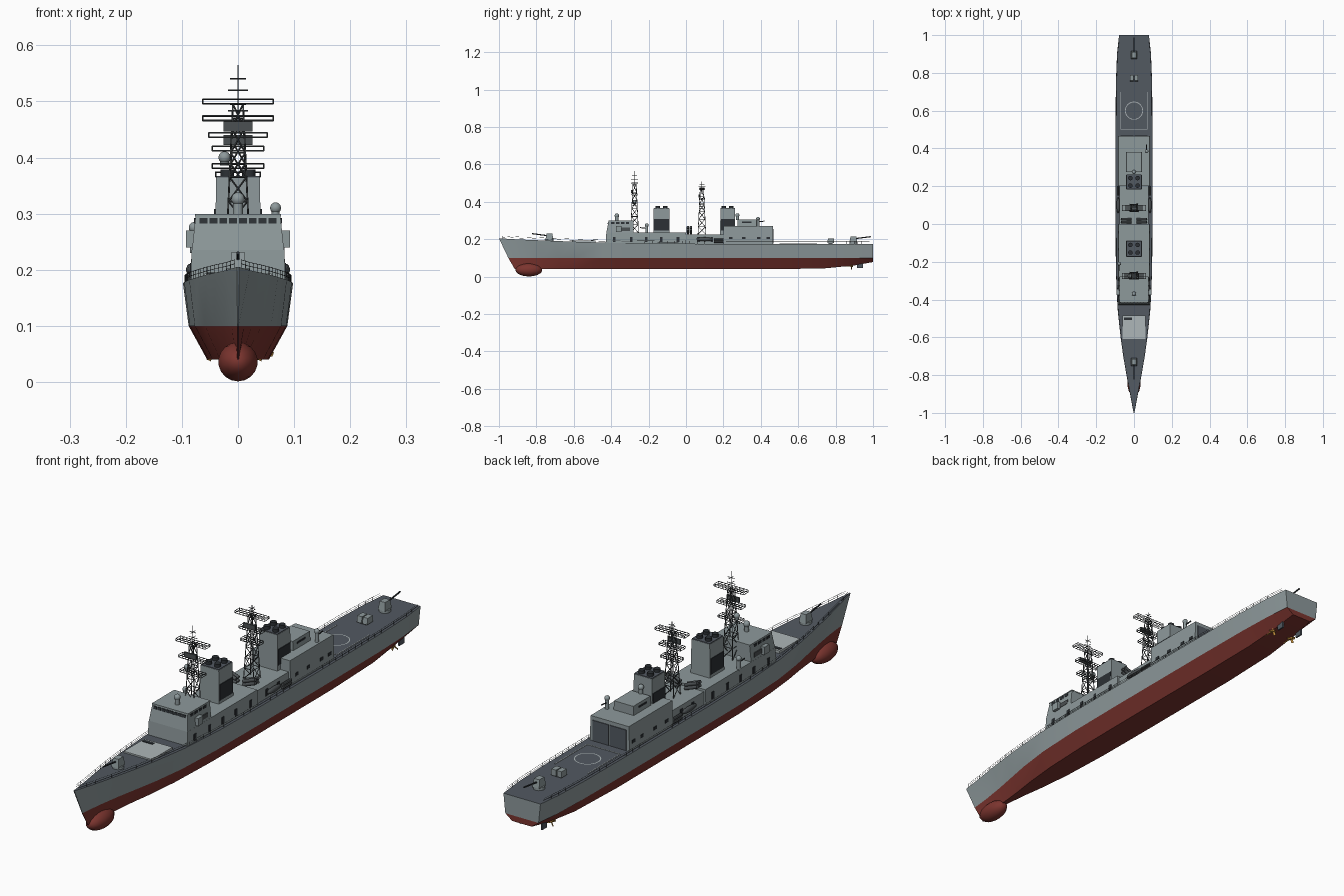
import bpy, bmesh, math
from mathutils import Vector, Matrix

if "Cube" in bpy.data.objects:
    bpy.data.objects.remove(bpy.data.objects["Cube"])


def material(name, r, g, b):
    m = bpy.data.materials.new(name)
    m.use_nodes = True
    m.diffuse_color = (r, g, b, 1)
    node = next(n for n in m.node_tree.nodes if n.type == "BSDF_PRINCIPLED")
    node.inputs["Base Color"].default_value = (r, g, b, 1)
    return m


GREY = material("hull grey", .27, .32, .33)
DECK = material("deck slate", .085, .1, .12)
RED = material("underwater red", .2, .035, .028)
DARK = material("dark trim", .025, .03, .035)
MAST = material("mast grey", .07, .08, .085)
GOLD = material("bronze", .5, .25, .04)
LINE = material("deck marking", .42, .47, .48)


def finish(name, bm, *mats, smooth=None):
    bmesh.ops.recalc_face_normals(bm, faces=bm.faces[:])
    me = bpy.data.meshes.new(name)
    bm.to_mesh(me)
    bm.free()
    for m in mats:
        me.materials.append(m)
    ob = bpy.data.objects.new(name, me)
    bpy.context.collection.objects.link(ob)
    if smooth:
        bpy.ops.object.select_all(action="DESELECT")
        ob.select_set(True)
        bpy.context.view_layer.objects.active = ob
        bpy.ops.object.shade_smooth_by_angle(angle=math.radians(smooth))
    return ob


def block(name, x, y0, y1, z0, z1, mat=GREY, cx=0, top=1, front=0, back=0):
    """Box of half width x; the top is scaled in x and its ends pulled in."""
    bm = bmesh.new()
    lo = [(-x, y0), (x, y0), (x, y1), (-x, y1)]
    hi = [(-x * top, y0 + front), (x * top, y0 + front), (x * top, y1 - back), (-x * top, y1 - back)]
    a = [bm.verts.new((cx + p, q, z0)) for p, q in lo]
    b = [bm.verts.new((cx + p, q, z1)) for p, q in hi]
    bm.faces.new(a)
    bm.faces.new(b)
    for i in range(4):
        j = (i + 1) % 4
        bm.faces.new((a[i], a[j], b[j], b[i]))
    return finish(name, bm, mat)


def beams(name, segs, r, mat, sides=4):
    """Many thin straight bars in one mesh."""
    bm = bmesh.new()
    for a, b in segs:
        a, b = Vector(a), Vector(b)
        mtx = Matrix.Translation((a + b) / 2) @ (b - a).to_track_quat("Z", "Y").to_matrix().to_4x4()
        bmesh.ops.create_cone(bm, cap_ends=True, segments=sides, radius1=r, radius2=r,
                              depth=(b - a).length, matrix=mtx)
    return finish(name, bm, mat, smooth=40 if sides > 6 else None)


def ball(name, pos, size, mat, n=14):
    bm = bmesh.new()
    bmesh.ops.create_uvsphere(bm, u_segments=n, v_segments=n // 2 + 2, radius=1,
                              matrix=Matrix.Translation(pos) @ Matrix.Diagonal((*size, 1)))
    return finish(name, bm, mat, smooth=50)


# Hull stations: y, deck half, waterline half, bottom half, deck z, bottom z
ST = [(-1, .002, .001, .001, .205, .04), (-.9, .021, .011, .005, .199, .04),
      (-.8, .04, .025, .011, .195, .04), (-.7, .057, .042, .02, .191, .04),
      (-.6, .071, .059, .032, .187, .04), (-.45, .087, .077, .045, .182, .04),
      (-.25, .096, .086, .053, .178, .04), (0, .098, .088, .055, .176, .04),
      (.5, .098, .088, .055, .175, .04), (.75, .096, .086, .052, .175, .045),
      (.9, .09, .081, .047, .175, .06), (1, .079, .071, .042, .175, .078)]


def edge(y):
    for s, t in zip(ST, ST[1:]):
        if y <= t[0]:
            k = (y - s[0]) / (t[0] - s[0])
            return s[1] + k * (t[1] - s[1]), s[4] + k * (t[4] - s[4])


bm = bmesh.new()
rings = []
for y, d, w, b, zd, zk in ST:
    f = max(0, (-.5 - y) / .5)
    half = [(d, y, zd), (w, y + .05 * f, .1), (b, y + .085 * f, zk)]
    pts = [(-p, q, r) for p, q, r in half] + half[::-1]
    rings.append([bm.verts.new(p) for p in pts])
for r, s in zip(rings, rings[1:]):
    for i, m in enumerate((0, 1, 1, 1, 0, 2)):
        j = (i + 1) % 6
        bm.faces.new((r[i], r[j], s[j], s[i])).material_index = m
for r in (rings[0], rings[-1]):
    bm.faces.new((r[0], r[1], r[4], r[5])).material_index = 0
    bm.faces.new((r[1], r[2], r[3], r[4])).material_index = 1
finish("hull", bm, GREY, RED, DECK, smooth=14)
ball("bow_sonar_dome", (0, -.84, .036), (.036, .072, .035), RED)

# Guard rails follow the deck edge
rail = []
ys = [-.98 + .04 * i for i in range(50)]
for s in (-1, 1):
    path = [Vector((s * edge(y)[0] * .97, y, edge(y)[1])) for y in ys]
    for p, q in zip(path, path[1:]):
        rail.append((p, p + Vector((0, 0, .014))))
        for h in (.007, .014):
            up = Vector((0, 0, h))
            rail.append((p + up, q + up))
beams("guard_rails", rail, .0006, MAST, 3)

# Superstructure
block("forward_deckhouse", .085, -.43, 0, .17, .235, top=.97, front=.004)
block("bridge", .082, -.426, -.28, .235, .297, top=.92, front=.012)
block("bridge_roof_edge", .077, -.415, -.279, .295, .299)
block("midship_deckhouse", .076, 0, .2, .17, .226)
block("hangar", .085, .2, .465, .17, .27, top=.96)
block("aft_control_house", .043, .275, .38, .27, .305, top=.95)
for i in range(8):
    x = (i - 3.5) * .0175
    block("bridge_window", .007, -.4195, -.412, .282, .292, DARK, cx=x, front=.002)
for s in (-1, 1):
    side = "left" if s > 0 else "right"
    for i in range(4):
        y = -.4 + i * .026
        block(side + "_bridge_side_window", .002, y, y + .018, .282, .292, DARK, cx=s * .0762)
    block(side + "_bridge_wing", .008, -.375, -.345, .24, .27, cx=s * .085)
    block(side + "_hangar_door", .034, .46, .468, .176, .255, DECK, cx=s * .037)
    for y in (-.39, -.3, -.22, -.14, -.05):
        block(side + "_deckhouse_door", .003, y, y + .014, .185, .212, DARK, cx=s * .0828)
    for y in (.06, .13):
        block(side + "_midship_door", .002, y, y + .014, .185, .212, DARK, cx=s * .0755)
    for y in (.23, .3, .38, .43):
        block(side + "_hangar_vent", .003, y, y + .018, .2, .212, DARK, cx=s * .0825)
    block(side + "_bridge_locker", .003, -.36, -.3, .245, .262, MAST, cx=s * .0795)
    block(side + "_aft_house_window", .002, .3, .35, .287, .294, DARK, cx=s * .0412)
    # Angled missile tubes and a small boat by the midship house
    tubes = [((s * .015, y, z), (s * .068, y, z + .02))
             for y in (.01, .026) for z in (.232, .246)]
    beams(side + "_missile_tubes", tubes, .0065, MAST, 10)
    ball(side + "_ships_boat", (s * .084, .1, .2), (.009, .045, .011), MAST, 10)
    beams(side + "_torpedo_tubes", [((s * .085, .15, z), (s * .085, .2, z)) for z in (.186, .198)],
          .006, MAST, 8)

# Funnels with side grilles and exhaust stacks
for name, y0, y1, z0 in (("forward", -.175, -.087, .235), ("aft", .182, .264, .22)):
    ym = (y0 + y1) / 2
    block(name + "_funnel", .041, y0, y1, z0, .364, top=.95, front=.002, back=.002)
    block(name + "_funnel_cap", .038, y0 + .003, y1 - .003, .364, .367, DECK)
    for s in (-1, 1):
        block(name + "_funnel_grille", .002, y0 + .004, y1 - .004, .247, .308, DARK, cx=s * .0405)
    beams(name + "_exhaust_stacks", [((sx * .019, ym + sy * .02, .362), (sx * .019, ym + sy * .02, .379))
          for sx in (-1, 1) for sy in (-1, 1)], .012, DARK, 12)


# Lattice masts with antenna frames
def mast(name, y, z0, z1, tip, arms):
    def corner(k, t):
        h = .021 - .012 * t
        sx, sy = ((-1, -1), (1, -1), (1, 1), (-1, 1))[k % 4]
        return (sx * h, y + sy * h, z0 + (z1 - z0) * t)
    n = 6
    segs = [(corner(k, 0), corner(k, 1)) for k in range(4)]
    for i in range(n):
        a, b = i / n, (i + 1) / n
        for k in range(4):
            segs += [(corner(k, b), corner(k + 1, b)), (corner(k + i % 2, a), corner(k + 1 - i % 2, b))]
    beams(name + "_lattice", segs, .0016, MAST)
    pole = [((0, y, z1 - .02), (0, y, tip))]
    for k, w in ((.35, .018), (.65, .014)):
        z = z1 + (tip - z1) * k
        pole += [((-w, y, z), (w, y, z)), ((0, y - w, z), (0, y + w, z))]
    beams(name + "_pole", pole, .0013, MAST)
    frames = []
    for z, w in arms:
        for h in (-.004, .004):
            frames += [((-w, y + d, z + h), (w, y + d, z + h)) for d in (-.014, .014)]
            frames += [((x * w / 4, y - .014, z + h), (x * w / 4, y + .014, z + h)) for x in range(-4, 5)]
        frames += [((x * w, y + d, z - .004), (x * w, y + d, z + .004))
                   for x in (-1, 1) for d in (-.014, .014)]
    beams(name + "_antenna_frames", frames, .0014, MAST)
    block(name + "_radar_panel", .026, y - .018, y - .012, arms[1][0] + .006, arms[1][0] + .024, MAST)


mast("fore_mast", -.275, .235, .495, .565, ((.5, .063), (.44, .052), (.385, .046)))
mast("aft_mast", .085, .226, .47, .508, ((.47, .063), (.416, .046), (.37, .04)))

# Radar domes and close-in weapons on pedestals
for name, x, y, z, base, r in (("bridge_dome", 0, -.37, .326, .297, .012),
                               ("mast_dome", -.024, -.275, .4, .386, .011),
                               ("aft_dome", 0, .275, .328, .304, .011),
                               ("left_hangar_dome", .067, .385, .31, .265, .01),
                               ("right_midship_dome", -.078, -.21, .275, .23, .01)):
    ball(name, (x, y, z), (r, r, r), GREY)
    beams(name + "_pedestal", [((x, y, base), (x, y, z))], r * .75, GREY, 10)
beams("close_in_barrels", [((.067, .385, .293), (.067, .42, .297)),
                           ((-.078, -.21, .258), (-.078, -.245, .262))], .0025, DARK, 6)

# Deck guns, fore facing the bow and aft facing the stern
for name, y, z, s in (("fore", -.73, .19, -1), ("aft", .895, .174, 1)):
    beams(name + "_gun_base", [((0, y, z), (0, y, z + .012))], .021, GREY, 12)
    block(name + "_gun_house", .015, y - .021, y + .021, z + .01, z + .042, top=.75, front=.006, back=.006)
    beams(name + "_gun_barrel", [((0, y, z + .028), (0, y + s * .093, z + .04))], .003, DARK, 8)

# Forward launcher pad and the quarterdeck launcher
block("launcher_pad", .06, -.61, -.485, .175, .193, LINE)
block("launcher_hatch", .022, -.508, -.494, .19, .195, DARK, cx=-.032)
for s in (-1, 1):
    block("quarterdeck_launcher", .01, .755, .79, .18, .204, cx=s * .012, front=.004)
block("quarterdeck_launcher_base", .015, .762, .782, .172, .184, MAST)

# Landing area markings: border and circle
for s in (-1, 1):
    block("landing_side_line", .0015, .5, .7, .174, .1765, LINE, cx=s * .07)
block("landing_end_line", .07, .5, .503, .174, .1765, LINE)
bm = bmesh.new()
loops = [[bm.verts.new((r * math.cos(math.tau * i / 32), .6 + r * math.sin(math.tau * i / 32), .1765))
          for i in range(32)] for r in (.044, .048)]
for i in range(32):
    j = (i + 1) % 32
    bm.faces.new((loops[0][i], loops[1][i], loops[1][j], loops[0][j]))
finish("landing_circle", bm, LINE)

# Rudders, shafts and propellers
for s in (-1, 1):
    x = s * .045
    block("rudder", .003, .915, .945, .045, .09, DECK, cx=x)
    beams("propeller_shaft", [((x, .7, .058), (x, .885, .056))], .003, GOLD, 8)
    ball("propeller_hub", (x, .885, .056), (.005, .009, .005), GOLD, 8)
    bm = bmesh.new()
    for k in range(4):
        turn = Matrix.Translation((x, .885, .056)) @ Matrix.Rotation(k * math.pi / 2 + .4, 4, "Y")
        shape = turn @ Matrix.Translation((0, 0, .011)) @ Matrix.Rotation(.6, 4, "Z")
        bmesh.ops.create_cube(bm, size=1, matrix=shape @ Matrix.Diagonal((.009, .002, .016, 1)))
    finish("propeller_blades", bm, GOLD)
